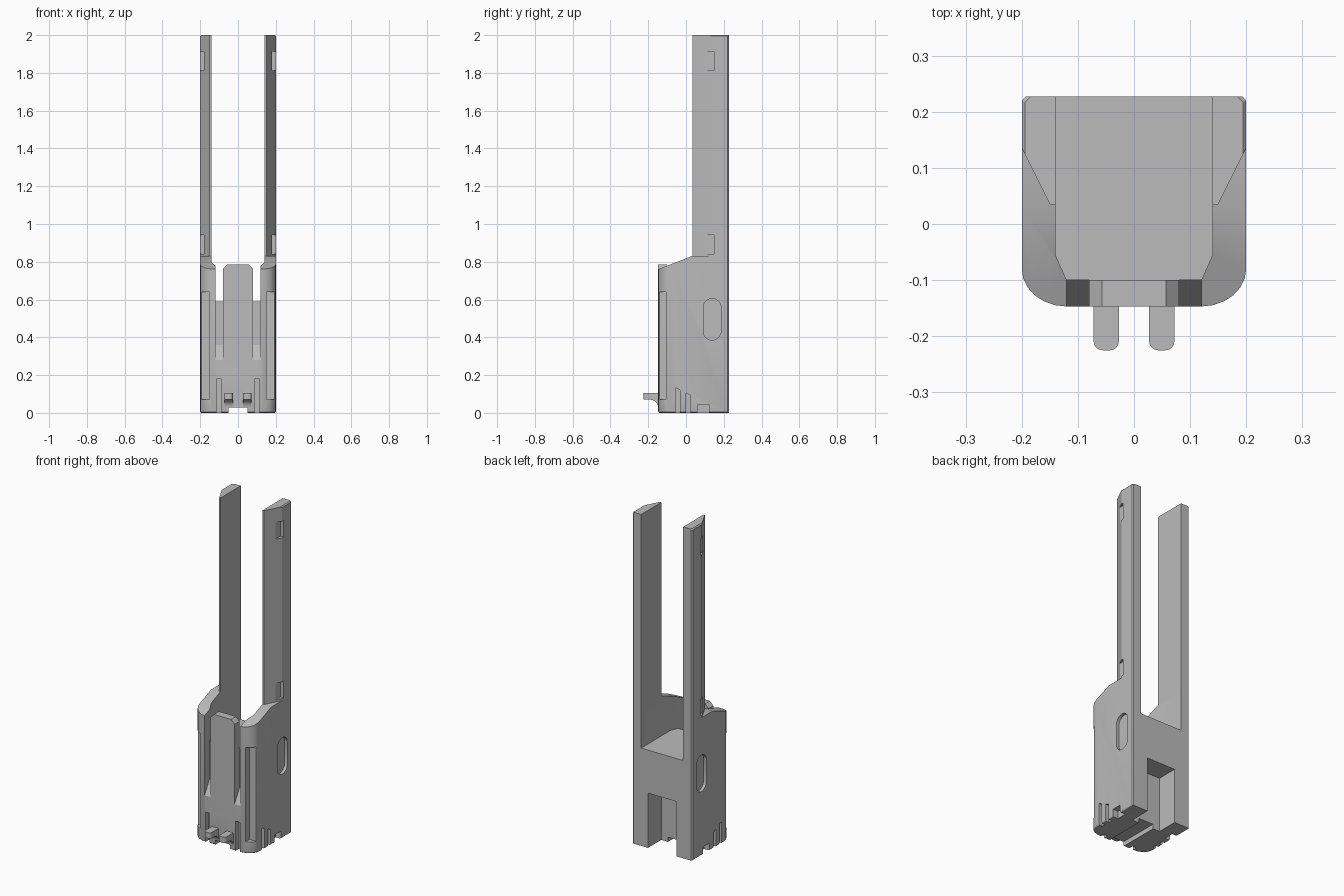
import bpy, bmesh, math

if "Cube" in bpy.data.objects:
    bpy.data.objects.remove(bpy.data.objects["Cube"], do_unlink=True)

grey = bpy.data.materials.new("plain grey")
grey.use_nodes = True
COLOUR = (0.5, 0.5, 0.5, 1)
grey.diffuse_color = COLOUR
grey.node_tree.nodes["Principled BSDF"].inputs["Base Color"].default_value = COLOUR

FRONT, BACK, HALF = -0.147, 0.227, 0.2
RIM, FLOOR, INNER = 0.83, 0.59, 0.14


def prism(name, pts, axis, lo, hi, bevel_rule=None, width=0.02, segments=3):
    """Extrude a closed outline along an axis; optionally bevel chosen edges."""
    place = {"x": lambda a, b, c: (c, a, b),
             "y": lambda a, b, c: (a, c, b),
             "z": lambda a, b, c: (a, b, c)}[axis]
    bm = bmesh.new()
    rings = [[bm.verts.new(place(a, b, c)) for a, b in pts] for c in (lo, hi)]
    for ring in rings:
        bm.faces.new(ring)
    n = len(pts)
    for i in range(n):
        j = (i + 1) % n
        bm.faces.new((rings[0][i], rings[0][j], rings[1][j], rings[1][i]))
    bmesh.ops.recalc_face_normals(bm, faces=bm.faces)
    if bevel_rule:
        chosen = [e for e in bm.edges if all(bevel_rule(v.co) for v in e.verts)]
        bmesh.ops.bevel(bm, geom=chosen, offset=width, segments=segments,
                        profile=0.5, affect='EDGES', clamp_overlap=True)
    mesh = bpy.data.meshes.new(name)
    bm.to_mesh(mesh)
    bm.free()
    mesh.materials.append(grey)
    ob = bpy.data.objects.new(name, mesh)
    bpy.context.collection.objects.link(ob)
    return ob


def box(name, x0, x1, y0, y1, z0, z1):
    return prism(name, [(x0, y0), (x1, y0), (x1, y1), (x0, y1)], "z", z0, z1)


def span(side, a, b):
    """Mirror an x interval to the given side."""
    return sorted((side * a, side * b))


def cut(target, cutter):
    """Subtract a cutter and throw it away."""
    cutter.hide_render = True
    bpy.context.view_layer.objects.active = target
    mod = target.modifiers.new("cut", 'BOOLEAN')
    mod.operation = 'DIFFERENCE'
    mod.solver = 'EXACT'
    mod.object = cutter
    bpy.ops.object.modifier_apply(modifier=mod.name)
    bpy.data.objects.remove(cutter, do_unlink=True)


def finish(ob):
    bpy.ops.object.select_all(action='DESELECT')
    ob.select_set(True)
    bpy.context.view_layer.objects.active = ob
    bpy.ops.object.shade_smooth_by_angle(angle=math.radians(25))


# Housing: rounded front corners, small chamfer on the back corners
right_half = [(0.12, FRONT)]
for i in range(1, 7):
    t = math.radians(15 * i)
    right_half.append((0.12 + 0.08 * math.sin(t), -0.08 - 0.067 * math.cos(t)))
right_half += [(HALF, BACK - 0.007), (HALF - 0.007, BACK)]
outline = right_half + [(-x, y) for x, y in reversed(right_half)]
housing = prism("housing", outline, "z", 0, RIM,
                lambda co: co.z < 0.001 and co.y < BACK - 0.001, 0.018)

# Sloping front rim
cut(housing, prism("rim_cutter", [(-0.2, 0.74), (0.03, RIM), (0.03, 1), (-0.2, 1)],
                   "x", -0.3, 0.3))

# Open upper cavity, and the gap around the front tab
cut(housing, prism("cavity_cutter",
                   [(-0.12, -0.10), (0.12, -0.10), (INNER, -0.055), (INNER, 0.3),
                    (-INNER, 0.3), (-INNER, -0.055)], "z", FLOOR, 1))
cut(housing, box("tab_gap_cutter", -0.12, 0.12, -0.2, -0.09, FLOOR, 1))

# Back slot with a narrower inner pocket, and a channel under the base
cut(housing, box("back_slot_cutter", -0.095, 0.095, 0.10, 0.3, -0.1, 0.33))
cut(housing, box("base_channel_cutter", -0.05, 0.05, -0.3, 0.12, -0.1, 0.028))

for s in (-1, 1):
    # Front groove with a ramped lower end
    cut(housing, prism("groove_cutter",
                       [(-0.2, 0.28), (FRONT, 0.28), (-0.10, 0.36), (-0.10, 0.6), (-0.2, 0.6)],
                       "x", *span(s, 0.08, 0.12)))
    # Long notch on the rounded corner
    cut(housing, box("corner_notch_cutter", *span(s, 0.15, 0.3), -0.3, -0.105, 0.07, 0.64))
    # Lower front vent
    cut(housing, box("front_vent_cutter", *span(s, 0.087, 0.115), -0.3, -0.117, -0.1, 0.18))
    # Side vents with slanted tops
    for y, top in ((-0.055, 0.132), (0.0, 0.105)):
        cut(housing, prism("side_vent_cutter",
                           [(y, -0.1), (y + 0.023, -0.1), (y + 0.023, top - 0.01), (y, top)],
                           "x", *span(s, 0.178, 0.3)))
    cut(housing, box("side_notch_cutter", *span(s, 0.165, 0.3), 0.062, 0.123, -0.1, 0.045))
    # Oval recess on the side
    oval = []
    for i in range(24):
        t = 2 * math.pi * (i + 0.5) / 24
        lift = 0.063 if math.sin(t) > 0 else -0.063
        oval.append((0.138 + 0.047 * math.cos(t), 0.495 + lift + 0.047 * math.sin(t)))
    cut(housing, prism("oval_cutter", oval, "x", *span(s, 0.182, 0.3)))
finish(housing)

# Front tab with clipped top corners
tab = prism("front_tab",
            [(-0.08, FLOOR), (0.08, FLOOR), (0.08, 0.762), (0.057, 0.785),
             (-0.057, 0.785), (-0.08, 0.762)], "y", FRONT, -0.10)
finish(tab)

for s, side in ((-1, "right"), (1, "left")):
    # Tall rail with two shallow latch windows
    rail = prism(side + "_rail",
                 [(s * x, y) for x, y in ((INNER, 0.035), (0.15, 0.035), (HALF, 0.135),
                                          (HALF, BACK - 0.007), (HALF - 0.007, BACK),
                                          (INNER, BACK))], "z", RIM, 2,
                 lambda co: co.z > 1.99 and (abs(co.x) > 0.19), 0.006, 1)
    for low in (0.842, 1.812):
        cut(rail, box("window_cutter", *span(s, 0.181, 0.3), 0.095, 0.147, low, low + 0.1))
    finish(rail)

    # Prong with a curved support underneath and a rounded tip
    curve = [(-0.19 + 0.043 * math.sin(t), 0.03 + 0.04 * math.cos(t))
             for t in (math.radians(a) for a in range(0, 91, 15))]
    prong = prism(side + "_prong",
                  [(-0.12, 0.105), (-0.225, 0.105), (-0.225, 0.07)] + curve + [(-0.12, 0.03)],
                  "x", *span(s, 0.027, 0.072),
                  bevel_rule=None)
    bm = bmesh.new()
    bm.from_mesh(prong.data)
    tips = [e for e in bm.edges if all(v.co.y < -0.22 for v in e.verts)
            and abs(e.verts[0].co.z - e.verts[1].co.z) > 0.01]
    bmesh.ops.bevel(bm, geom=tips, offset=0.016, segments=4, profile=0.5, affect='EDGES')
    bm.to_mesh(prong.data)
    bm.free()
    finish(prong)
